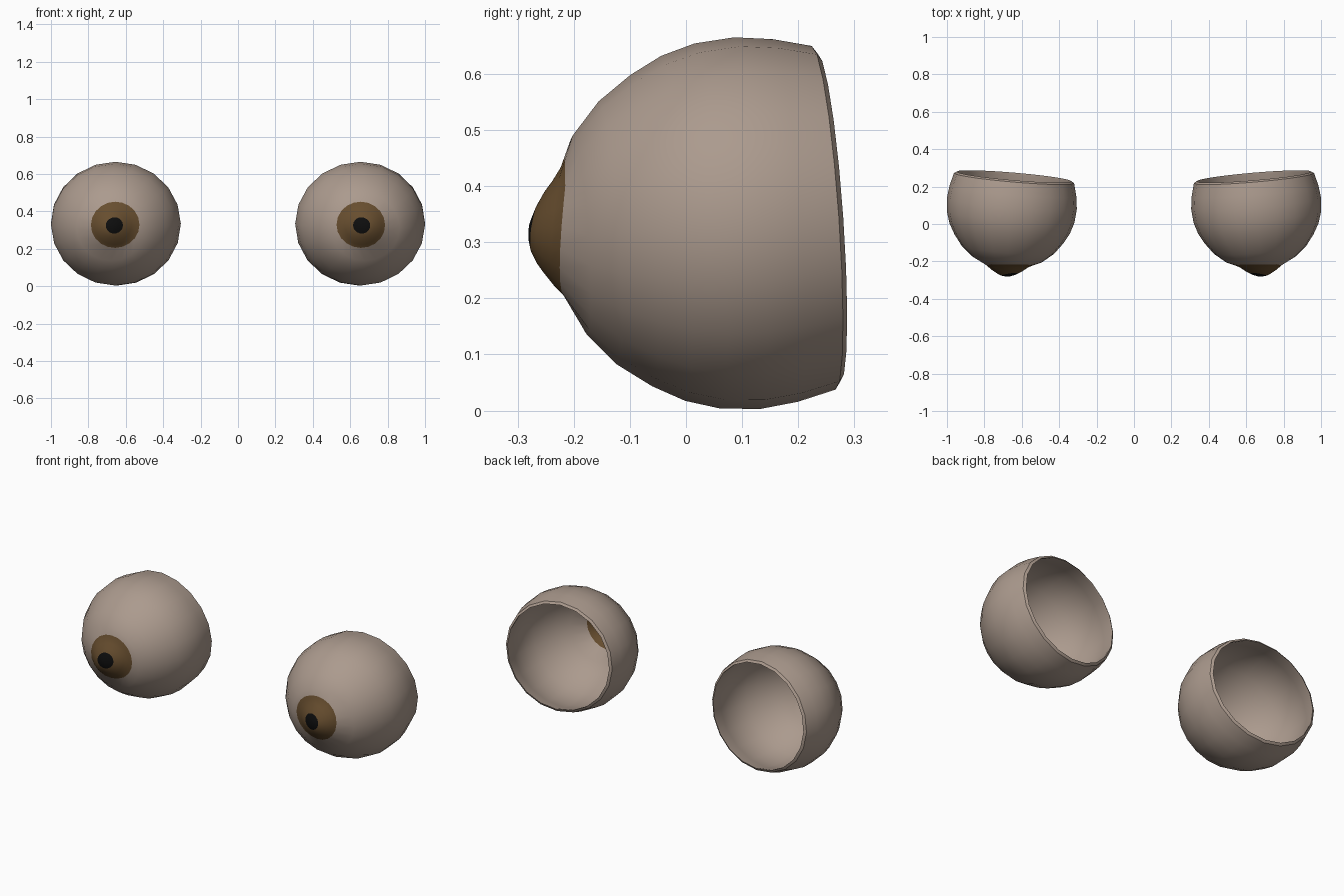
import bpy, bmesh, math
from mathutils import Vector, Matrix

cube = bpy.data.objects.get("Cube")
if cube:
    bpy.data.objects.remove(cube, do_unlink=True)


def material(name, rgb):
    mat = bpy.data.materials.new(name)
    mat.use_nodes = True
    mat.diffuse_color = (*rgb, 1)
    mat.node_tree.nodes["Principled BSDF"].inputs["Base Color"].default_value = (*rgb, 1)
    return mat


MATS = [material("beige_eyeball", (0.41, 0.325, 0.27)),
        material("brown_iris", (0.135, 0.075, 0.028)),
        material("black_pupil", (0.004, 0.004, 0.004))]

SEGMENTS = 20
WIDEN = 1.05                      # the ball is a little wider than tall
INNER = 0.96                      # inner shell scale
# Front dome as (radius, distance forward), cornea bulge first
DOME = [(0, 0.392), (0.022, 0.39), (0.05, 0.378), (0.085, 0.355), (0.117, 0.327),
        (0.178, 0.3), (0.235, 0.25)]
CAP_RADII = [0.022, 0.043, 0.065, 0.085, 0.105, 0.123]
PUPIL_RADIUS, IRIS_RADIUS = 0.043, 0.123
CAP_SHIFT = Vector((-0.023, 0.017))
# Ball rings from the front dome back to the rim
BALL = [(0.178, 0.3), (0.235, 0.25), (0.278, 0.19), (0.308, 0.133), (0.326, 0.072),
        (0.332, 0), (0.324, -0.068), (0.307, -0.137)]
LIP = (0.294, -0.146)


def dome_depth(radius):
    for (r0, d0), (r1, d1) in zip(DOME, DOME[1:]):
        if radius <= r1:
            return d0 + (d1 - d0) * (radius - r0) / (r1 - r0)
    return DOME[-1][1]


def circle(radius):
    for i in range(SEGMENTS):
        a = math.tau * i / SEGMENTS
        yield Vector((radius * math.cos(a), radius * math.sin(a)))


def cap_point(p):
    # Iris and pupil rings sit off the ball axis but follow its surface
    q = p + CAP_SHIFT
    return Vector((q.x * WIDEN, -dome_depth(q.length), q.y))


def ball_ring(radius, depth):
    return [Vector((p.x * WIDEN, -depth, p.y)) for p in circle(radius)]


def bridge(bm, a, b, mat):
    for i in range(SEGMENTS):
        j = (i + 1) % SEGMENTS
        bm.faces.new((a[i], a[j], b[j], b[i])).material_index = mat


def add_shell(bm, scale):
    # One cup, from the pupil centre to its rim; returns the rim ring
    tip = bm.verts.new(cap_point(Vector((0, 0))) * scale)
    rings = [(r, [cap_point(p) for p in circle(r)]) for r in CAP_RADII]
    rings += [(r, ball_ring(r, d)) for r, d in BALL]
    previous = None
    for radius, points in rings:
        ring = [bm.verts.new(p * scale) for p in points]
        mat = 2 if radius <= PUPIL_RADIUS else 1 if radius <= IRIS_RADIUS else 0
        if previous is None:
            for i in range(SEGMENTS):
                face = bm.faces.new((tip, ring[i], ring[(i + 1) % SEGMENTS]))
                face.material_index = mat
        else:
            bridge(bm, previous, ring, mat)
        previous = ring
    return previous


def build_eye(name, side):
    bm = bmesh.new()
    outer = add_shell(bm, 1)
    inner = add_shell(bm, INNER)
    lip = [bm.verts.new(p) for p in ball_ring(*LIP)]
    bridge(bm, outer, lip, 0)
    bridge(bm, lip, inner, 0)

    # Turn the gaze slightly outward and down, then mirror and place
    forward = Vector((0.085, -1, -0.07)).normalized()
    across = Vector((0, 0, 1)).cross(forward).normalized() * -1
    if across.x < 0:
        across.negate()
    up = across.cross(-forward)
    turn = Matrix((across, -forward, up)).transposed().to_4x4()
    mirror = Matrix.Diagonal((side, 1, 1, 1))
    place = Matrix.Translation((0.653, 0.109, 0.334))
    bm.transform(mirror @ place @ turn)
    bmesh.ops.recalc_face_normals(bm, faces=bm.faces)

    mesh = bpy.data.meshes.new(name)
    bm.to_mesh(mesh)
    bm.free()
    for mat in MATS:
        mesh.materials.append(mat)
    for poly in mesh.polygons:
        poly.use_smooth = True
    mesh.set_sharp_from_angle(angle=math.radians(35))
    obj = bpy.data.objects.new(name, mesh)
    bpy.context.collection.objects.link(obj)


build_eye("left_eye", 1)
build_eye("right_eye", -1)
